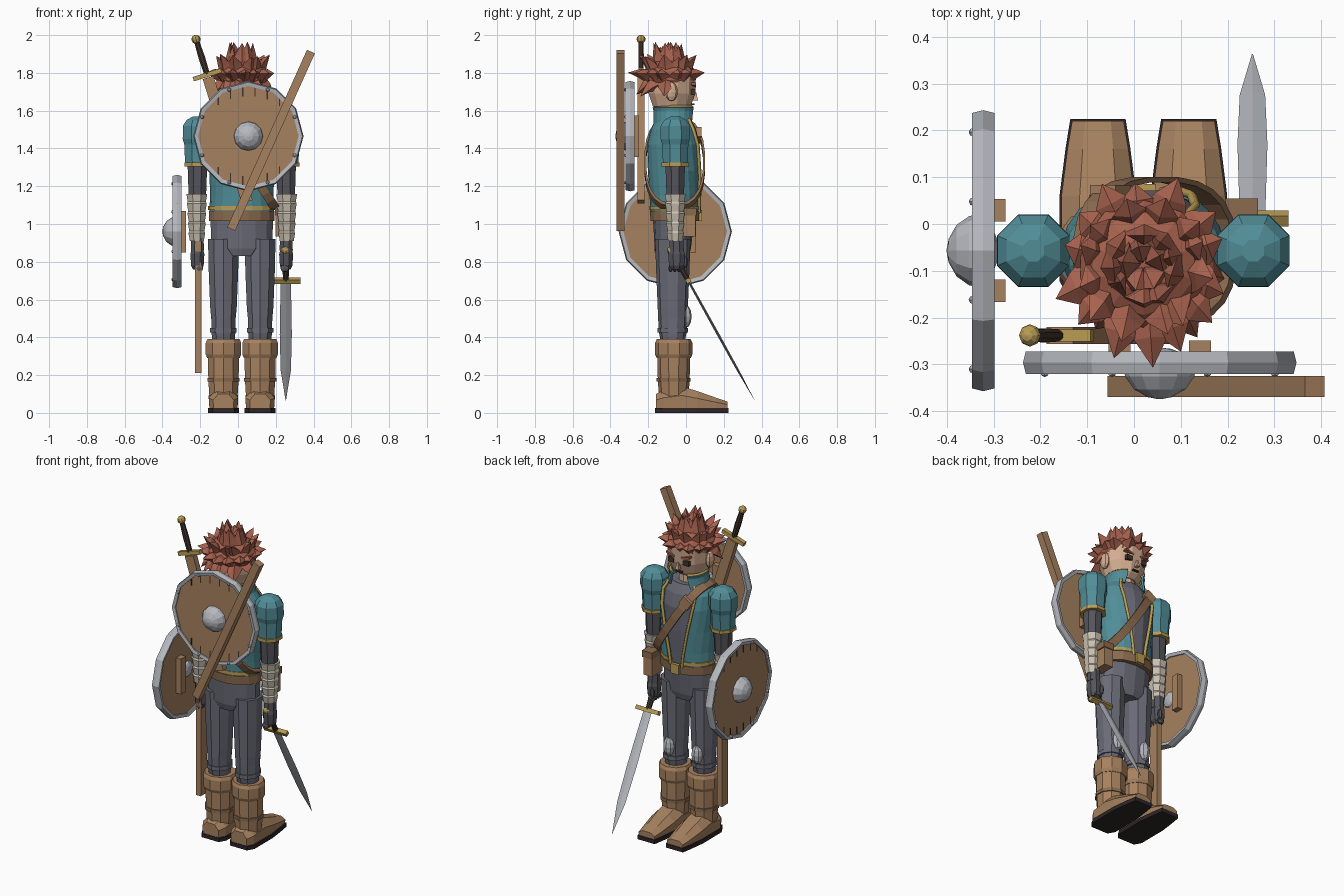
import bpy, bmesh, random
from math import sin, cos, pi, radians
from mathutils import Vector as V, Matrix as M

if "Cube" in bpy.data.objects:
    bpy.data.objects.remove(bpy.data.objects["Cube"])

random.seed(4)
CX, CY = 0.02, -0.06
MATS = {}
COL = dict(teal='528C96', wood='A5805F', dark='43362F', steel='B4B7BD', gold='B89B55', cloth='6A6B76',
           glove='55555C', cream='C9C0B0', skin='D3AC90', hair='A5614F', sole='30292A', leather='8A6B50')


def mat(c):
    if c not in MATS:
        m = bpy.data.materials.new(c)
        rgb = [(int(COL[c][i:i + 2], 16) / 255) ** 2.2 for i in (0, 2, 4)]
        m.diffuse_color = (*rgb, 1)
        m.use_nodes = True
        m.node_tree.nodes["Principled BSDF"].inputs["Base Color"].default_value = m.diffuse_color
        MATS[c] = m
    return MATS[c]


def finish(name, bm, c, mx=M()):
    bmesh.ops.recalc_face_normals(bm, faces=bm.faces)
    bm.transform(mx)
    me = bpy.data.meshes.new(name)
    bm.to_mesh(me)
    bm.free()
    ob = bpy.data.objects.new(name, me)
    me.materials.append(mat(c))
    bpy.context.collection.objects.link(ob)
    return ob


def loft(name, loops, c, mx=M(), cap=True, ring=False, wrap=True):
    bm = bmesh.new()
    vs = [[bm.verts.new(p) for p in l] for l in loops]
    n = len(vs[0])
    for a, b in zip(vs, vs[1:] + vs[:1] if ring else vs[1:]):
        for i in range(n if wrap else n - 1):
            bm.faces.new((a[i], a[(i + 1) % n], b[(i + 1) % n], b[i]))
    if cap and not ring:
        bm.faces.new(vs[0])
        bm.faces.new(vs[-1])
    return finish(name, bm, c, mx)


def stack(name, rows, c, n=10, mx=M()):
    """Elliptical sections (x, y, z, rx, ry) stacked upward."""
    return loft(name, [[(x + rx * cos(2 * pi * (i + .5) / n), y + ry * sin(2 * pi * (i + .5) / n), z)
                        for i in range(n)] for x, y, z, rx, ry in rows], c, mx)


def box(name, loc, size, c, mx=M()):
    bm = bmesh.new()
    bmesh.ops.create_cube(bm, size=1, matrix=M.Translation(loc) @ M.Diagonal((*size, 1)))
    return finish(name, bm, c, mx)


def ball(name, loc, r, c, mx=M(), seg=8):
    bm = bmesh.new()
    bmesh.ops.create_uvsphere(bm, u_segments=seg, v_segments=max(4, seg * 3 // 4), radius=1,
                              matrix=M.Translation(loc) @ M.Diagonal((*r, 1)))
    return finish(name, bm, c, mx)


def cord(name, pts, r, c):
    cu = bpy.data.curves.new(name, 'CURVE')
    cu.dimensions, cu.bevel_depth, cu.bevel_resolution, cu.use_fill_caps = '3D', r, 0, True
    s = cu.splines.new('POLY')
    s.points.add(len(pts) - 1)
    for p, q in zip(s.points, pts):
        p.co = (*q, 1)
    cu.materials.append(mat(c))
    bpy.context.collection.objects.link(bpy.data.objects.new(name, cu))


# legs, boots, arms on both sides
for s, side in ((-1, 'left'), (1, 'right')):
    lx = CX + s * .097
    stack(side + '_trouser_leg', [(lx, -.07, z, rx, ry) for z, rx, ry in
          ((.36, .06, .06), (.42, .066, .072), (.5, .068, .078), (.56, .074, .08), (.75, .082, .088), (.92, .086, .094))], 'cloth')
    stack(side + '_shin_band', [(lx, -.07, .425, .074, .08), (lx, -.07, .45, .074, .08)], 'cloth')
    ball(side + '_knee_pad', (lx, .0, .51), (.035, .03, .06), 'steel')
    stack(side + '_boot_shaft', [(lx, -.065, z, r, r) for z, r in ((.08, .078), (.17, .084), (.32, .088))], 'wood')
    stack(side + '_boot_cuff', [(lx, -.065, z, r, r) for z, r in ((.29, .09), (.31, .099), (.37, .099), (.39, .09), (.39, .07))], 'wood')
    stack(side + '_boot_strap', [(lx, -.065, .165, .09, .09), (lx, -.065, .185, .09, .09)], 'leather')
    foot = [(-.16, .055, .1), (-.12, .078, .12), (-.02, .078, .14), (.06, .078, .115), (.16, .065, .08), (.22, .055, .06)]
    loft(side + '_foot', [[(lx + k * w, y, .02 + g * (h - .02)) for k, g in
         ((-.95, 0), (.95, 0), (1, .6), (.5, 1), (-.5, 1), (-1, .6))] for y, w, h in foot], 'wood')
    loft(side + '_sole', [[(lx + k * (w + .004), y * 1.02, z) for k, z in ((-1, 0), (1, 0), (1, .025), (-1, .025))]
                          for y, w, h in foot], 'sole')
    ax, ay = CX + s * .235, -.057
    stack(side + '_sleeve', [(ax, ay, z, r, r) for z, r in
          ((1.31, .07), (1.42, .075), (1.45, .084), (1.52, .083), (1.55, .062), (1.57, .025))], 'teal', 8)
    stack(side + '_sleeve_trim', [(ax, ay, 1.305, .075, .08), (ax, ay, 1.325, .075, .08)], 'gold', 8)
    stack(side + '_arm', [(ax, ay, z, r, r) for z, r in ((1.12, .048), (1.2, .052), (1.31, .056))], 'glove', 8)
    stack(side + '_wrapped_bracer', [(ax + s * .003, ay, z, r + e, r + e * 1.1) for k in range(5)
          for z, r, e in ((.91 + k * .052, .04 + k * .003, 0), (.952 + k * .052, .042 + k * .003, .006))], 'cream', 8)
    stack(side + '_glove_cuff', [(ax, -.05, .86, .038, .042), (ax, -.05, .93, .035, .038)], 'glove', 8)
    stack(side + '_palm', [(ax, -.05, z, r, r * 1.2) for z, r in ((.76, .025), (.78, .036), (.84, .04), (.88, .03))], 'glove', 8)
    for k in range(4):
        ball(side + '_finger', (ax - s * .008, -.082 + k * .022, .765), (.026, .012, .02), 'glove', seg=6)
    ball(side + '_thumb', (ax - s * .02, -.005, .8), (.014, .015, .035), 'glove', seg=6)
    # face details
    ball(side + '_ear', (CX + s * .13, -.077, 1.7), (.022, .034, .05), 'skin')
    box(side + '_eye', (CX + s * .05, .038, 1.70), (.04, .022, .03), 'dark')
    box(side + '_eyebrow', (0, 0, 0), (.058, .025, .012), 'hair',
        M.Translation((CX + s * .052, .041, 1.735)) @ M.Rotation(-s * .25, 4, 'Y'))

# hips, shirt, open jacket
stack('hips', [(CX, -.07, .83, .1, .085), (CX, -.07, .87, .165, .096), (CX, -.065, 1.03, .17, .11)], 'cloth', 14)
prof = [(1.06, .172, .128, .22), (1.15, .168, .133, .3), (1.28, .172, .142, .45), (1.42, .176, .146, .62),
        (1.5, .165, .128, .72), (1.555, .12, .1, .78)]
stack('shirt', [(CX, CY, z, a - .012, b - .012) for z, a, b, g in prof], 'cloth', 16)
N = 18


def rim_pt(z, a, b, g, t, e=0.0):
    th = pi / 2 + g + (2 * pi - 2 * g) * t
    return (CX + (a + e) * cos(th), CY + (b + e) * sin(th), z)


jacket = loft('jacket', [[rim_pt(*r, i / N) for i in range(N + 1)] for r in prof], 'teal', cap=False, wrap=False)
jacket.modifiers.new('thickness', 'SOLIDIFY').thickness = .01
for t, side in ((0, 'left'), (1, 'right')):
    cord(side + '_jacket_trim', [rim_pt(*r, t, .003) for r in prof], .011, 'gold')
loft('jacket_hem', [[rim_pt(z, .178, .134, .18, i / N, e) for i in range(N + 1)]
                    for z, e in ((1.075, -.02), (1.075, 0), (1.095, 0), (1.095, -.02))], 'gold', wrap=False, cap=False)
stack('belt', [(CX, CY, 1.015, .177, .13), (CX, CY, 1.07, .177, .134)], 'leather', 16)
box('belt_buckle', (CX, .075, 1.045), (.055, .02, .06), 'gold')

# neck and standing collar
stack('neck', [(CX, -.07, 1.5, .07, .07), (CX, -.07, 1.63, .062, .065)], 'skin')
crows = [(1.535, .115, .1, .6), (1.6, .1, .1, .5), (1.62, .105, .105, .5)]
collar = loft('collar', [[rim_pt(*r, i / N) for i in range(N + 1)] for r in crows], 'teal', cap=False, wrap=False)
collar.modifiers.new('thickness', 'SOLIDIFY').thickness = .012
cord('collar_trim', [rim_pt(*crows[2], i / N) for i in range(N + 1)], .009, 'gold')

# head and spiky hair
stack('head', [(CX, -.075, z, r, r) for z, r in ((1.6, .075), (1.625, .105), (1.69, .127), (1.78, .132), (1.84, .1), (1.87, .04))], 'skin', 12)
stack('nose', [(CX, .05, 1.655, .016, .018), (CX, .05, 1.695, .007, .008)], 'skin', 4)
box('mouth', (CX, .037, 1.635), (.04, .014, .008), 'dark')
ball('hair_cap', (CX, -.085, 1.785), (.145, .14, .1), 'hair', seg=10)
bm = bmesh.new()
HC = V((CX, -.085, 1.77))
levels = [(-18, 12, .20, -10), (5, 14, .20, 4), (28, 12, .205, 12), (50, 9, .2, 22), (72, 5, .195, 5)]
for el, n, reach, lift in levels:
    for i in range(n):
        az = 2 * pi * (i + random.uniform(.2, .8)) / n
        back = max(0, -sin(az))
        if el < 0 and back < .05:
            continue
        e = radians(el)
        d = V((cos(e) * cos(az), cos(e) * sin(az), sin(e)))
        base = HC + V((d.x * .12, d.y * .11, d.z * .085))
        e2 = radians(el + lift)
        d2 = V((cos(e2) * cos(az), cos(e2) * sin(az), sin(e2)))
        k = reach * random.uniform(.86, 1.03)
        tip = HC + V((d2.x * k, d2.y * k - back * .025, d2.z * k))
        ax = d.cross(V((0, 0, 1))).normalized()
        up = ax.cross(d)
        w = .05
        a = [bm.verts.new(base + ax * (w * cos(q)) + up * (w * .75 * sin(q))) for q in (0, pi / 2, pi, 3 * pi / 2)]
        mid = base.lerp(tip, .45) + up * .008
        b = [bm.verts.new(mid + ax * (w * .72 * cos(q)) + up * (w * .5 * sin(q))) for q in (0, pi / 2, pi, 3 * pi / 2)]
        t = bm.verts.new(tip)
        for j in range(4):
            bm.faces.new((a[j], a[(j + 1) % 4], b[(j + 1) % 4], b[j]))
            bm.faces.new((b[j], b[(j + 1) % 4], t))
        bm.faces.new(a)
finish('hair_spikes', bm, 'hair')

# shoulder strap loop with buckle, and hip pouch
nrm, loops = V((.84, 0, .54)), []
sp = lambda v: (1 if v > 0 else -1) * abs(v) ** .8
for i in range(24):
    a = 2 * pi * (i + .5) / 24
    loops.append([V((.045, CY, 1.32)) + V((-.152, 0, .235)) * (sp(cos(a)) * f) + V((0, .158, 0)) * (sp(sin(a)) * f) + nrm * w
                  for f, w in ((.95, -.024), (1.02, -.024), (1.02, .024), (.95, .024))])
loft('shoulder_strap', loops, 'leather', ring=True)
box('strap_buckle', (0, 0, 0), (.06, .03, .065), 'wood', M.Translation((-.05, .068, 1.47)) @ M.Rotation(radians(57), 4, 'Y'))
box('hip_pouch', (.228, .0, 1.0), (.06, .1, .13), 'wood')
box('pouch_flap', (.23, .0, 1.065), (.07, .11, .04), 'leather')


def shield(name, mx, R):
    ring = lambda r, z: [(r * cos(2 * pi * i / 12), r * sin(2 * pi * i / 12), z) for i in range(12)]
    loft(name + '_boards', [ring(R - .01, -.013), ring(R - .01, .013)], 'wood', mx)
    loft(name + '_rim', [ring(r, z) for r, z in ((R - .026, -.02), (R - .006, -.024), (R, 0), (R - .006, .024), (R - .026, .02))],
         'steel', mx, ring=True)
    loft(name + '_boss', [ring(.078, .008), ring(.074, .03), ring(.055, .057), ring(.025, .074), ring(.004, .078)], 'steel', mx)
    ball(name + '_boss_back', (0, 0, -.012), (.05, .05, .02), 'steel', mx)
    for x in (-.16, -.095, -.03, .035, .1, .165):
        y = (R * R - x * x) ** .5 - .05
        for s in (-1, 1):
            box(name + '_plank_gap', (x, s * y, .012), (.007, .06, .006), 'dark', mx)
    for i in range(8):
        a = 2 * pi * (i + .5) / 8
        ball(name + '_rivet', ((R - .026) * cos(a), (R - .026) * sin(a), .02), (.011, .011, .011), 'steel', mx, 6)
    for x in (-.086, .086):
        box(name + '_handle', (x, 0, -.03), (.048, .22, .034), 'wood', mx)


shield('back_shield', M.Translation((.055, -.296, 1.465)) @ M.Rotation(pi / 2, 4, 'X'), .292)
shield('arm_shield', M.Translation((-.322, -.057, .96)) @ M.Rotation(-pi / 2, 4, 'Y') @ M.Rotation(pi / 2, 4, 'Z'), .3)


def hilt(name, mx, grip):
    """Guard at the origin, grip along +z."""
    box(name + '_guard', (0, 0, 0), (.155, .026, .024), 'gold', mx)
    stack(name + '_grip', [(0, 0, .0, .016, .014), (0, 0, grip / 2, .019, .016), (0, 0, grip, .015, .014)], 'dark', 8, mx)
    ball(name + '_pommel', (0, 0, grip + .012), (.024, .024, .024), 'gold', mx)


def blade(name, mx, L, w, t, c):
    loft(name, [[(k * q, 0, -z) if j % 2 == 0 else (0, k * t / w * q, -z) for j, k in enumerate((1, 1, -1, -1))]
                for z, q in ((0, w * .85), (L * .45, w), (L * .75, w * .85), (L, .001))], c, mx)


# drawn sword in the right hand
m = M.Translation((.253, .012, .70)) @ M.Rotation(radians(29), 4, 'X')
hilt('hand_sword', m, .17)
blade('hand_sword_blade', m, .725, .032, .007, 'steel')
# sheathed sword on the back
m = M.Translation((-.163, -.238, 1.79)) @ M.Rotation(radians(-17.5), 4, 'Y')
hilt('back_sword', m, .185)
box('back_sword_sheath', (0, 0, -.36), (.06, .036, .69), 'wood', m)
# flat scabbards across the back and in the left hand
m = M.Translation((.175, -.347, 1.443)) @ M.Rotation(radians(24.2), 4, 'Y')
box('spare_scabbard', (0, 0, 0), (.046, .044, 1.03), 'wood', m)
box('hand_scabbard', (-.21, -.06, .6), (.034, .06, .78), 'wood')
